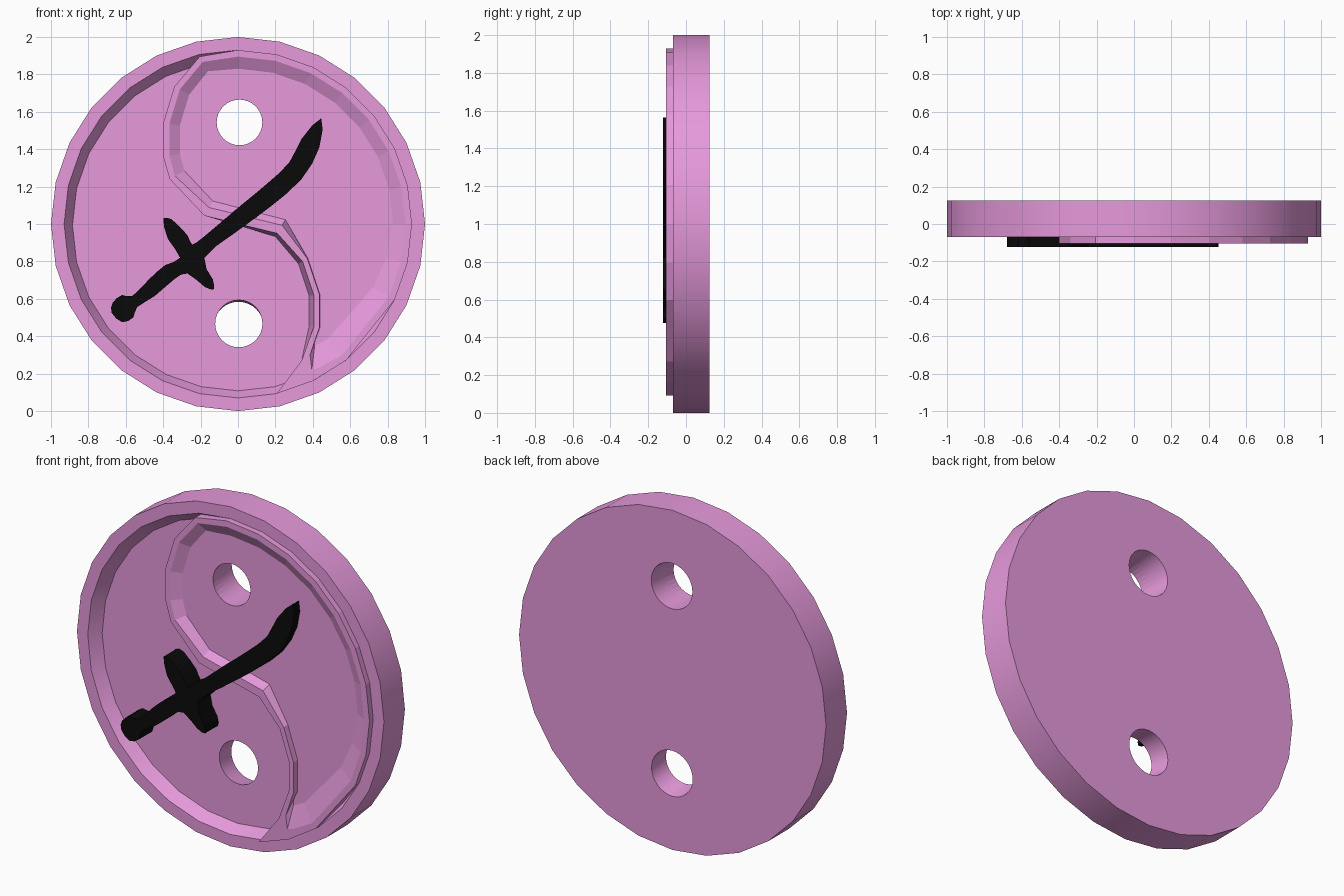
import bpy, bmesh, math
from mathutils import Vector

if "Cube" in bpy.data.objects:
    bpy.data.objects.remove(bpy.data.objects["Cube"])


def material(name, color):
    m = bpy.data.materials.new(name)
    m.diffuse_color = (*color, 1)
    m.use_nodes = True
    m.node_tree.nodes["Principled BSDF"].inputs["Base Color"].default_value = m.diffuse_color
    return m


def ring(r, y, n=28, cx=0, cz=1):
    return [(cx + r * math.sin(2 * math.pi * i / n), y,
             cz + r * math.cos(2 * math.pi * i / n)) for i in range(n)]


def loft(name, rings, mat):
    """Closed solid through matching rings, capped at both ends."""
    bm = bmesh.new()
    vs = [[bm.verts.new(p) for p in r] for r in rings]
    n = len(rings[0])
    for a, b in zip(vs, vs[1:]):
        for i in range(n):
            j = (i + 1) % n
            bm.faces.new((a[i], a[j], b[j], b[i]))
    bm.faces.new(vs[0][::-1])
    bm.faces.new(vs[-1])
    bmesh.ops.recalc_face_normals(bm, faces=bm.faces)
    me = bpy.data.meshes.new(name)
    bm.to_mesh(me)
    bm.free()
    me.materials.append(mat)
    ob = bpy.data.objects.new(name, me)
    bpy.context.collection.objects.link(ob)
    return ob


def cut(ob, cutter):
    cutter.hide_render = True
    bpy.context.view_layer.objects.active = ob
    mod = ob.modifiers.new("hole", 'BOOLEAN')
    mod.operation = 'DIFFERENCE'
    mod.solver = 'EXACT'
    mod.object = cutter
    bpy.ops.object.modifier_apply(modifier=mod.name)


def smooth(ob, degrees):
    bpy.ops.object.select_all(action='DESELECT')
    ob.select_set(True)
    bpy.context.view_layer.objects.active = ob
    bpy.ops.object.shade_smooth_by_angle(angle=math.radians(degrees))


pink = material("pink", (0.79, 0.32, 0.71))
black = material("black", (0.003, 0.003, 0.003))
FLOOR, RIM, RIDGE, BACK = 0.0, -0.07, -0.105, 0.125
RAISED = -0.07      # floor inside the comma

# Button disc with a sloped recess
disc = loft("button_disc", [ring(1, BACK), ring(1, RIM), ring(0.93, RIM),
                            ring(0.885, FLOOR, cz=0.993)], pink)

# Raised comma outline: point, then inset of outer foot, ridge and inner foot
path = []
for i in range(10):
    a = 2 * math.pi * i / 28
    path.append((0.93 * math.sin(a), 1 + 0.93 * math.cos(a),
                 0, 0.035, 0.1 + 0.05 * max(0, i - 7) / 3))
tail = [(0.58, 0.273), (0.403, 0.162), (0.207, 0.093), (0.34, 0.27)]
path += [(x, z, 0, 0.035, 0.15) for x, z in tail]
low = [(0.405, 0.45), (0.405, 0.62), (0.345, 0.80)]
path += [(x, z, -0.025, 0.03, 0.033) for x, z in low]
path += [(0.21, 0.95, -0.02, 0.05, 0.085), (-0.18, 1.045, 0, 0.05, 0.09)]
head = [(-0.365, 1.24), (-0.40, 1.36), (-0.40, 1.54), (-0.34, 1.735), (-0.205, 1.895)]
path += [(x, z, 0, 0.033, 0.09) for x, z in head]


def inset(k, y):
    out = []
    for i, p in enumerate(path):
        q, r = path[i - 1], path[(i + 1) % len(path)]
        d1 = Vector((p[0] - q[0], p[1] - q[1])).normalized()
        d2 = Vector((r[0] - p[0], r[1] - p[1])).normalized()
        t = (d1 + d2).normalized()
        out.append((p[0] + t.y * p[k], y, p[1] - t.x * p[k]))
    return out


inner_top, inner_foot = inset(3, RIDGE), inset(4, RAISED)
outer_top = [(p[0], RIDGE, p[1]) for p in path]
# Narrow tail tip of the inside
tip = 12
for k, (x, z), (u, w) in ((-1, (0.43, 0.23), (0.45, 0.37)),
                          (0, (0.395, 0.22), (0.41, 0.35)),
                          (1, (0.385, 0.30), (0.41, 0.38))):
    inner_top[tip + k] = (x, RIDGE, z)
    inner_foot[tip + k] = (u, RAISED, w)
comma = loft("comma_ridge", [inset(2, FLOOR), outer_top, inner_top, inner_foot], pink)

# Two thread holes, slightly wider and shifted at the back
for front, back in (((0.008, 1.543), (0.005, 1.553)), ((0.005, 0.477), (0.003, 0.45))):
    rings = []
    for y in (0.2, -0.2):
        t = (y - RIM) / (BACK - RIM)
        cx, cz = (f + (b - f) * t for f, b in zip(front, back))
        rings.append(ring(0.122 + 0.012 * t, y, 32, cx, cz))
    cutter = loft("hole_cutter", rings, pink)
    cut(disc, cutter)
    if front[1] > 1:
        cut(comma, cutter)
    bpy.data.objects.remove(cutter)
smooth(disc, 20)

# Curved sword with guard and pommel
outline = [
    (.445, 1.565), (.435, 1.41), (.34, 1.24), (.17, 1.09), (-.02, .95), (-.18, .82),
    (-.135, .705), (-.13, .65), (-.18, .665), (-.27, .735),
    (-.34, .705), (-.445, .615), (-.54, .555), (-.56, .50), (-.62, .475),
    (-.675, .525), (-.67, .58), (-.62, .62), (-.565, .615), (-.475, .705),
    (-.39, .78), (-.31, .82), (-.375, .92), (-.40, 1.03), (-.355, 1.025),
    (-.27, .94), (-.245, .89), (-.185, .93), (.01, 1.095), (.155, 1.215),
    (.275, 1.33), (.34, 1.455)]
# Round the outline by adding curved midpoints
fine, n = [], len(outline)
for i in range(n):
    a, b, c, d = (Vector(outline[(i + k) % n]) for k in (-1, 0, 1, 2))
    bulge = ((b + c) - (a + d)) / 16
    bulge *= min(1, 0.15 * (c - b).length / max(bulge.length, 1e-6))
    fine += [b, (b + c) / 2 + bulge]
sword = loft("sword", [[(p.x, y, p.y) for p in fine] for y in (FLOOR, -0.122)], black)
smooth(sword, 35)
